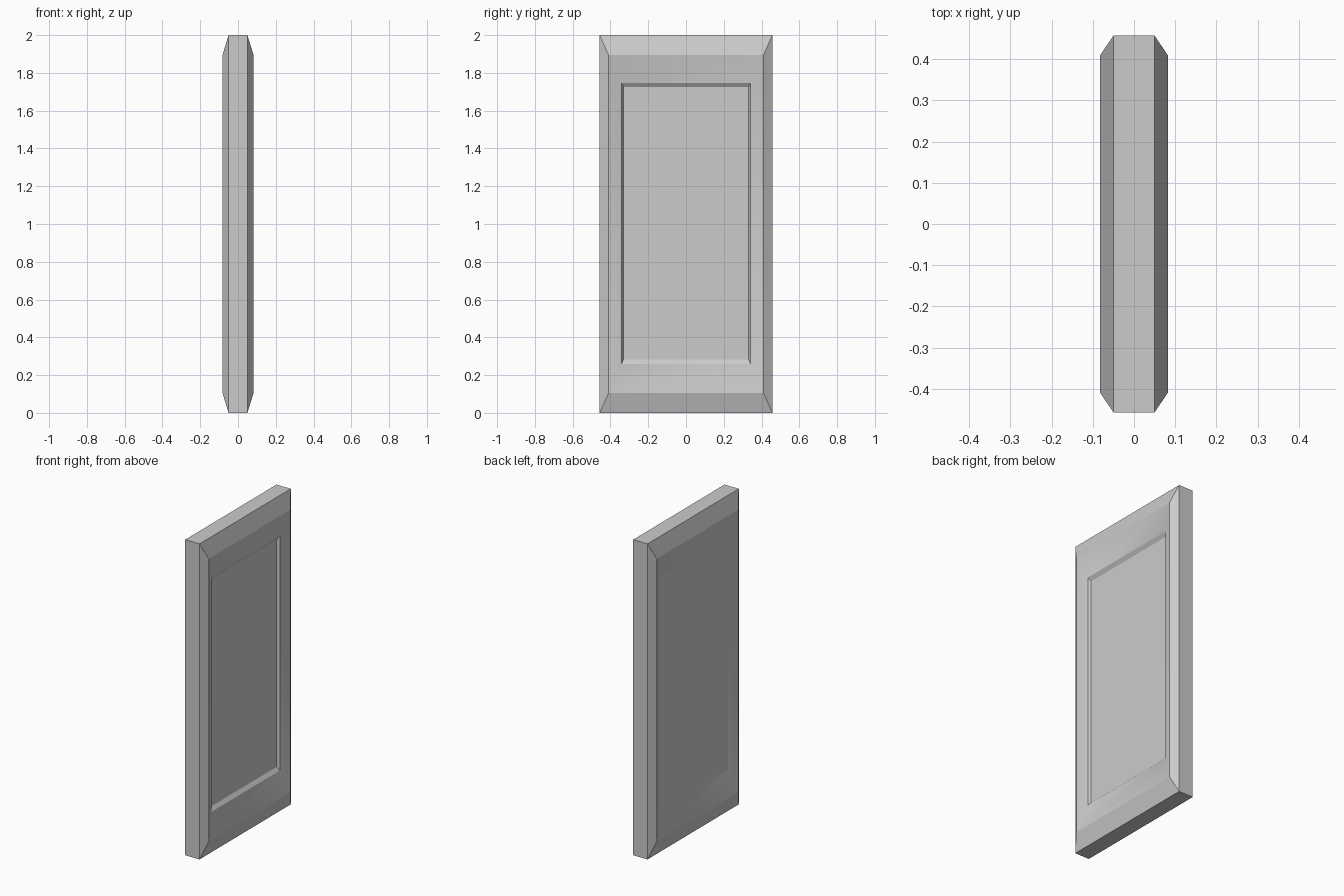
import bpy, bmesh

if "Cube" in bpy.data.objects:
    bpy.data.objects.remove(bpy.data.objects["Cube"], do_unlink=True)

HALF_W, HEIGHT = 0.457, 2.0
EDGE_X, FACE_X, LIP_X, PANEL_X = 0.05, 0.082, 0.055, 0.039

grey = bpy.data.materials.new("plain_grey")
grey.use_nodes = True
colour = (0.6, 0.6, 0.6, 1)
grey.diffuse_color = colour
grey.node_tree.nodes["Principled BSDF"].inputs["Base Color"].default_value = colour

bm = bmesh.new()


def ring(x, half_y, z0, z1):
    """Rectangular loop of vertices facing +x."""
    corners = ((-half_y, z0), (half_y, z0), (half_y, z1), (-half_y, z1))
    return [bm.verts.new((x, y, z)) for y, z in corners]


# Loops from the dished back, over the rim, down the dished frame to the panel
back_panel = ring(-LIP_X, 0.341, 0.26, 1.747)
back_frame = ring(-FACE_X, 0.41, 0.105, HEIGHT - 0.105)
back_rim = ring(-EDGE_X, HALF_W, 0, HEIGHT)
front_rim = ring(EDGE_X, HALF_W, 0, HEIGHT)
frame = ring(FACE_X, 0.41, 0.105, HEIGHT - 0.105)
lip = ring(LIP_X, 0.341, 0.26, 1.747)
panel = ring(PANEL_X, 0.331, 0.283, 1.724)
loops = [back_panel, back_frame, back_rim, front_rim, frame, lip, panel]

for a, b in zip(loops, loops[1:]):
    for i in range(4):
        j = (i + 1) % 4
        face = bm.faces.new((a[i], a[j], b[j], b[i]))
        face.smooth = a is frame or a is back_panel

# Flat back panel and recessed front panel
bm.faces.new(back_panel[::-1])
bm.faces.new(panel)
bmesh.ops.recalc_face_normals(bm, faces=bm.faces)

# Only the mitred corners of the dished frames blend smoothly
for edge in bm.edges:
    edge.smooth = all(f.smooth for f in edge.link_faces)

mesh = bpy.data.meshes.new("door_panel")
bm.to_mesh(mesh)
bm.free()
mesh.materials.append(grey)
door = bpy.data.objects.new("door_panel", mesh)
bpy.context.collection.objects.link(door)
